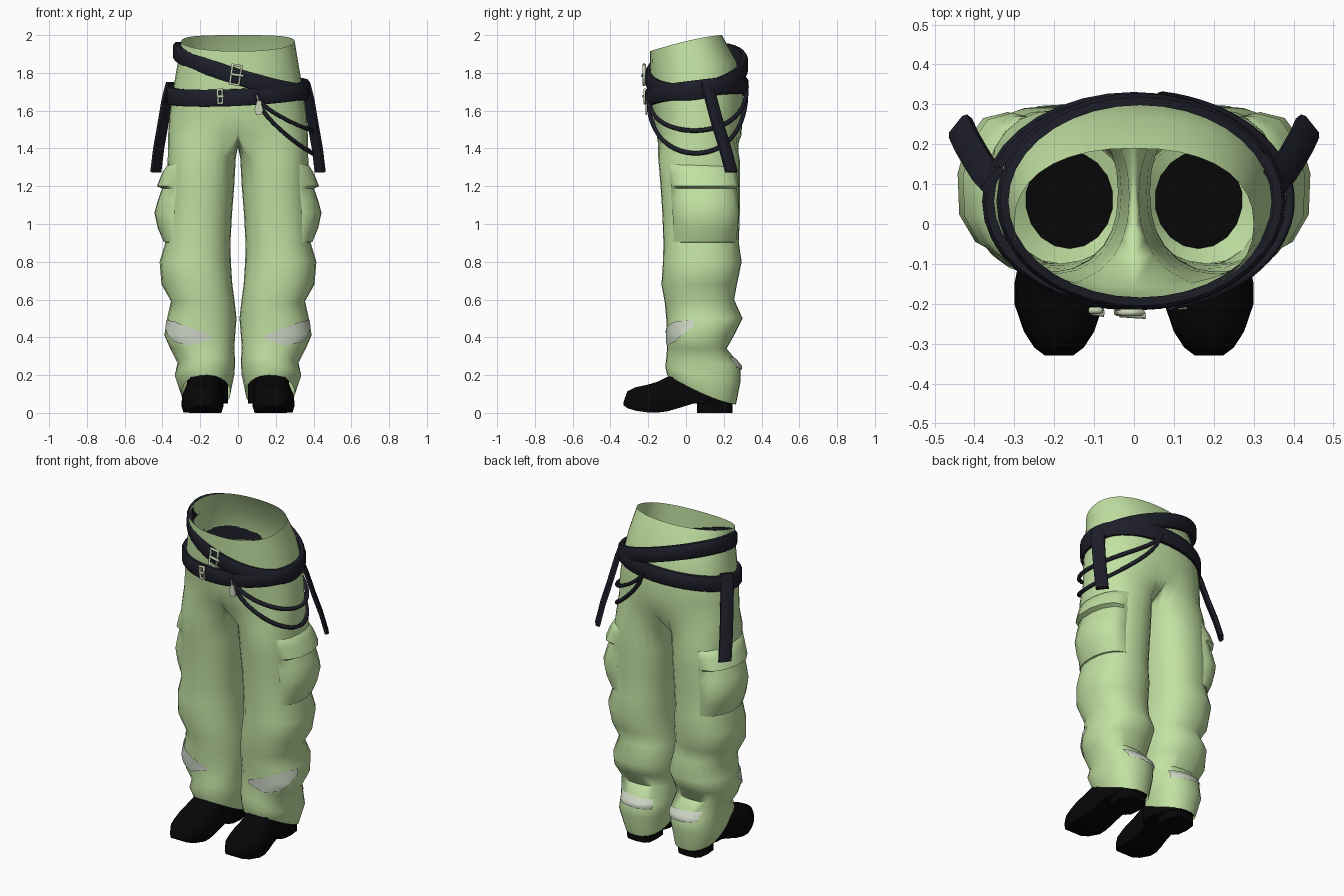
import bpy, bmesh
from math import sin, cos, radians, pi, copysign
from mathutils import Vector

cube = bpy.data.objects.get("Cube")
if cube:
    bpy.data.objects.remove(cube)


def material(name, rgb):
    m = bpy.data.materials.new(name)
    m.use_nodes = True
    m.diffuse_color = (*rgb, 1)
    bsdf = m.node_tree.nodes["Principled BSDF"]
    bsdf.inputs["Base Color"].default_value = (*rgb, 1)
    bsdf.inputs["Roughness"].default_value = 0.8
    return m


GREEN = material("pale green cloth", (0.54, 0.76, 0.365))
NAVY = material("dark navy webbing", (0.013, 0.013, 0.023))
BLACK = material("black leather", (0.002, 0.002, 0.002))
GREY = material("reflective grey", (0.60, 0.66, 0.55))
METAL = material("pale metal", (0.58, 0.66, 0.47))


def loft(name, strips, mat, loop=False, caps=False, mirror=False, angle=40):
    """Skin lists of rings; each strip is (rings, closed)."""
    bm = bmesh.new()
    for rings, ring_closed in strips:
        rows = [[bm.verts.new(p) for p in r] for r in rings]
        pairs = list(zip(rows, rows[1:])) + ([(rows[-1], rows[0])] if loop else [])
        for r, s in pairs:
            n = len(r)
            for i in range(n if ring_closed else n - 1):
                k = (i + 1) % n
                bm.faces.new((r[i], r[k], s[k], s[i]))
        if caps:
            bm.faces.new(rows[0])
            bm.faces.new(rows[-1])
    bmesh.ops.remove_doubles(bm, verts=bm.verts, dist=1e-5)
    bmesh.ops.recalc_face_normals(bm, faces=bm.faces)
    me = bpy.data.meshes.new(name)
    bm.to_mesh(me)
    bm.free()
    me.materials.append(mat)
    ob = bpy.data.objects.new(name, me)
    bpy.context.collection.objects.link(ob)
    bpy.ops.object.select_all(action='DESELECT')
    ob.select_set(True)
    bpy.context.view_layer.objects.active = ob
    bpy.ops.object.shade_smooth_by_angle(angle=radians(angle))
    if mirror:
        mod = ob.modifiers.new("mirror", 'MIRROR')
        mod.merge_threshold = 0.001


def cord(name, pts, radius, mat, cyclic=False):
    cu = bpy.data.curves.new(name, 'CURVE')
    cu.dimensions = '3D'
    cu.bevel_depth = radius
    cu.bevel_resolution = 1
    sp = cu.splines.new('POLY')
    sp.points.add(len(pts) - 1)
    for p, q in zip(sp.points, pts):
        p.co = (*q, 1)
    sp.use_cyclic_u = cyclic
    cu.materials.append(mat)
    bpy.context.collection.objects.link(bpy.data.objects.new(name, cu))


def rounded(v, p=0.88):
    return copysign(abs(v) ** p, v) if abs(v) > 1e-9 else 0.0


def section(row, a, off=0.0):
    """Point on a trouser cross-section; angle 0 is front, 90 the outer side."""
    zf, zb, x0, x1, yf, yb = row
    sx, sy = rounded(sin(a)), -rounded(cos(a))
    x = (x0 + x1) / 2 + ((x1 - x0) / 2 + off) * sx
    y = (yf + yb) / 2 + ((yb - yf) / 2 + off) * sy
    return Vector((x, y, zb + (zf - zb) * ((1 - sy) / 2) ** 1.4))


# Trousers: rows are front z, back z, inner x, outer x, front y, back y
hips = [(1.915, 2.0, .30, -.19, .19), (1.80, 1.86, .322, -.19, .268),
        (1.68, 1.72, .345, -.185, .30), (1.58, 1.58, .362, -.175, .302),
        (1.48, 1.46, .37, -.16, .292)]
legs = [(1.36, 1.34, .012, .372, -.148, .285), (1.2, 1.2, .02, .375, -.135, .285),
        (1.05, 1.05, .032, .385, -.125, .285), (.9, .9, .04, .385, -.12, .28),
        (.8, .8, .038, .415, -.122, .295), (.68, .68, .03, .405, -.13, .27),
        (.58, .6, .018, .355, -.112, .255), (.5, .5, .008, .375, -.105, .30),
        (.4, .42, .015, .39, -.1, .26), (.345, .34, .02, .36, -.1, .215),
        (.29, .25, .015, .32, -.105, .29), (.245, .17, .02, .335, -.11, .29),
        (.2, .045, .04, .30, -.1, .265)]
OUT, INN = 18, 6
hip_rings = [[section((zf, zb, -x, x, yf, yb), pi * j / OUT) for j in range(OUT + 1)]
             for zf, zb, x, yf, yb in hips]
front, back = hip_rings[-1][0], hip_rings[-1][-1]
seam = [back.lerp(front, j / INN) - Vector((0, 0, .06 * sin(pi * j / INN))) for j in range(1, INN)]
leg_angles = [radians(-50 + 280 * j / OUT) for j in range(OUT + 1)]
leg_angles += [radians(230 + 80 * j / INN) for j in range(1, INN)]
leg_rings = [hip_rings[-1] + seam] + [[section(r, a) for a in leg_angles] for r in legs]
loft("trousers", [(hip_rings, False), (leg_rings, True)], GREEN, mirror=True, angle=60)


def on_leg(z, deg, off):
    """Point on the leg at a height, pushed outwards."""
    for r, s in zip(legs, legs[1:]):
        if r[0] >= z >= s[0]:
            t = (r[0] - z) / (r[0] - s[0])
            return section([u + (v - u) * t for u, v in zip(r, s)], radians(deg), off)


# Cargo pockets with an overhanging flap
profile = [(1.325, -.01), (1.315, .008), (1.27, .032), (1.2, .056), (1.188, .028), (1.13, .045),
           (1.06, .06), (.98, .042), (.905, .01), (.9, -.01)]
across = [(43, -.1), (48, .15), (62, .6), (80, .95), (98, 1), (116, .95), (134, .85), (150, .38), (159, -.1)]
loft("cargo_pocket", [([[on_leg(z, a, o * f if o > 0 else o) for a, f in across]
                        for z, o in profile], False)], GREEN, mirror=True, angle=45)


# Reflective patches: thin plates following the knee and calf
def along(values, t):
    i = min(int(t * (len(values) - 1)), len(values) - 2)
    return values[i] + (values[i + 1] - values[i]) * (t * (len(values) - 1) - i)


def patch(name, a0, a1, low, high, steps=18):
    cols = []
    for i in range(steps + 1):
        t = i / steps
        lo, hi = along(low, t), along(high, t)
        cols.append([on_leg(lo + (hi - lo) * k / 6, a0 + (a1 - a0) * t, .006) for k in range(7)])
    loft(name, [(cols, False)], GREY, mirror=True)


patch("knee_patch", -15, 78, (.39, .355, .375, .45), (.41, .455, .485, .49))
patch("calf_stripe", 146, 222, (.283, .275), (.318, .308))

# Shoes: y, sole z, top z, half width, centre x
shoe = [(-.33, .04, .06, .035, .188), (-.31, .025, .115, .062, .188), (-.27, .012, .135, .088, .188),
        (-.2, .002, .15, .112, .188), (-.15, .002, .165, .112, .188), (-.1, .008, .19, .105, .185),
        (-.04, .025, .22, .10, .18), (.04, .05, .22, .10, .175), (.16, .05, .17, .10, .172),
        (.22, .045, .15, .085, .172), (.25, .045, .12, .055, .172)]


def shoe_ring(y, z0, z1, w, cx):
    shape = [(-.9, 0), (.9, 0), (1, .25), (.95, .6), (.65, .93), (.25, 1),
             (-.25, 1), (-.65, .93), (-.95, .6), (-1, .25)]
    return [(cx + w * u, y, z0 + (z1 - z0) * v) for u, v in shape]


loft("shoe", [([shoe_ring(*s) for s in shoe], True)], BLACK, caps=True, mirror=True, angle=50)


# Ankle shafts, and the lining that joins them to the trouser legs
def shaft_ring(z):
    return [(.162 + .11 * sin(a), .06 - .122 * cos(a), z) for a in (radians(20 * i) for i in range(18))]


loft("shoe_shaft", [([shaft_ring(.05), shaft_ring(.245)], True)], BLACK, caps=True, mirror=True)
loft("leg_lining", [([[on_leg(.3, a, -.002) for a in range(0, 360, 20)], shaft_ring(.235)], True)],
     GREEN, mirror=True)


def heel_ring(z):
    return [(.175 + .085 * rounded(cos(a), .6), .152 + .095 * rounded(sin(a), .6), z)
            for a in (2 * pi * i / 12 for i in range(12))]


loft("shoe_heel", [([heel_ring(0), heel_ring(.07)], True)], BLACK, caps=True, mirror=True)


# Webbing: a flat band with softened edges swept along a path
def band(name, path, w, t, **kw):
    shape = [(-t, -w), (.4 * t, -w), (t, -.7 * w), (t, .7 * w), (.4 * t, w), (-t, w)]
    rings = [[p + o * u + s * v for u, v in shape] for p, o, s in path]
    loft(name, [(rings, True)], NAVY, **kw)


def belt(name, cx, rx, ry, z, dx, dy):
    path = []
    for i in range(36):
        a = 2 * pi * i / 36
        c, s = cos(a), sin(a)
        out = Vector((c / rx, s / ry, 0)).normalized()
        path.append((Vector((cx + rx * c, .057 + ry * s, z + dx * c + dy * s)), out, Vector((0, 0, 1))))
    band(name, path, .045, .015, loop=True)


belt("upper_belt", .015, .345, .256, 1.808, -.105, .034)
belt("lower_belt", 0, .366, .259, 1.70, .017, .03)

# Hanging straps on both hips
side = Vector((.62, -.78, 0))
normal = Vector((.78, .62, .2)).normalized()
band("hanging_strap", [(Vector(p), normal, side) for p in
     [(.355, .11, 1.75), (.378, .135, 1.66), (.40, .17, 1.53), (.423, .21, 1.4), (.438, .243, 1.275)]],
     .037, .012, caps=True, mirror=True)

# Cords draped round the left hip
for name, drop in (("upper_cord", .215), ("lower_cord", .335)):
    pts = []
    for i in range(33):
        u = i / 32
        a = radians(14 + 156 * u)
        sag = max(sin(pi * u), 0) ** .6
        pts.append((.392 * sin(a), .057 - .268 * cos(a), 1.69 + .04 * u - drop * sag))
    cord(name, pts, .012, NAVY)


# Buckles: a square frame and a prong
def buckle(name, x, y, z, w, h, lean):
    def at(u, v, d=0):
        return (x + u * w + lean * v * h, y - d, z + v * h - lean * u * w)
    cord(name + "_frame", [at(-1, -1), at(1, -1), at(1, 1), at(-1, 1)], .009, METAL, True)
    cord(name + "_prong", [at(-1, 0, .004), at(1.7, 0, .008)], .008, METAL)


buckle("upper_buckle", -.012, -.222, 1.79, .024, .05, .15)
buckle("lower_buckle", -.095, -.217, 1.675, .012, .036, -.05)

# Zip pull under the belts
cord("zip_link", [(.10, -.21, 1.68), (.11, -.21, 1.64)], .005, METAL)
tab = [(-.01, 1.65), (.01, 1.65), (.023, 1.605), (.014, 1.578), (-.014, 1.578), (-.023, 1.605)]
loft("zip_pull", [([[(.11 + u, y, v) for u, v in tab] for y in (-.215, -.207)], True)],
     METAL, caps=True)
